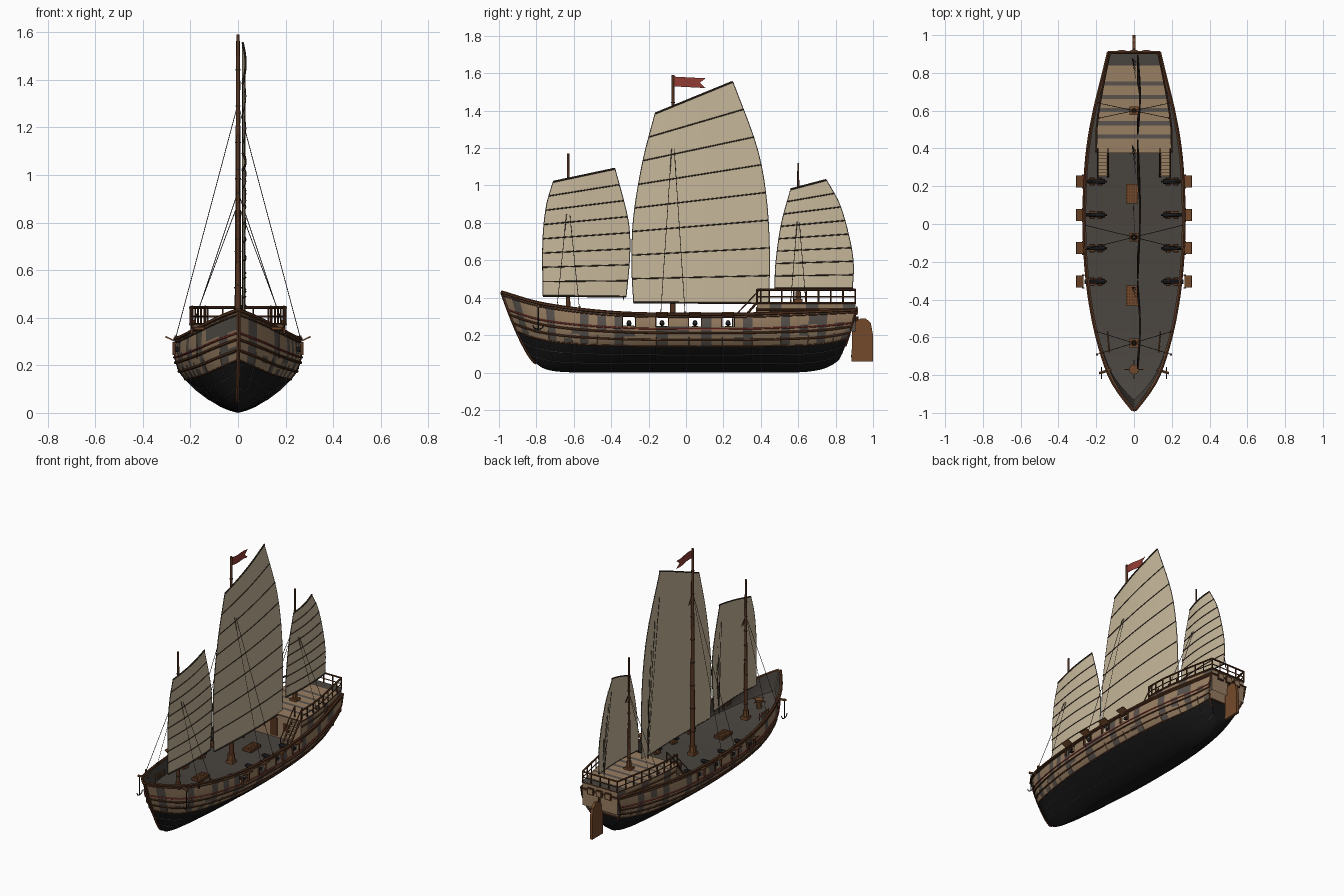
import bpy, bmesh, math, random
from mathutils import Vector, Matrix

if "Cube" in bpy.data.objects:
    bpy.data.objects.remove(bpy.data.objects["Cube"])
random.seed(4)

def lin(c):
    c /= 255
    return c / 12.92 if c <= .04045 else ((c + .055) / 1.055) ** 2.4

COLS = dict(black=(23, 23, 24), tan=(152, 126, 98), grey=(88, 82, 76), trim=(86, 52, 32), wood=(116, 74, 44),
            red=(146, 60, 52), sail=(199, 184, 155), deck=(73, 68, 63), rope=(62, 50, 40), iron=(36, 36, 39))
NAMES = list(COLS)
MATS = []
for n, c in COLS.items():
    m = bpy.data.materials.new(n + "_paint")
    m.diffuse_color = (*[lin(v) for v in c], 1)
    m.use_nodes = True
    m.node_tree.nodes["Principled BSDF"].inputs["Base Color"].default_value = m.diffuse_color
    MATS.append(m)

def table(tab, x):
    """Smooth interpolation of a short (x, value) table."""
    x = min(max(x, tab[0][0]), tab[-1][0])
    i = max(k for k in range(len(tab) - 1) if tab[k][0] <= x)
    def slope(k):
        a, b = tab[max(k - 1, 0)], tab[min(k + 1, len(tab) - 1)]
        return (b[1] - a[1]) / (b[0] - a[0])
    (x0, y0), (x1, y1) = tab[i], tab[i + 1]
    h = x1 - x0
    t = (x - x0) / h
    return (y0 * (1 + 2 * t) * (1 - t) ** 2 + slope(i) * h * t * (1 - t) ** 2
            + y1 * t * t * (3 - 2 * t) + slope(i + 1) * h * t * t * (t - 1))

class Part:
    def __init__(self):
        self.bm = bmesh.new()
    def face(self, pts, mat):
        f = self.bm.faces.new([self.bm.verts.new(p) for p in pts])
        f.material_index = NAMES.index(mat)
    def paint(self, verts, mat):
        for f in {f for v in verts for f in v.link_faces}:
            f.material_index = NAMES.index(mat)
    def box(self, c, s, mat, rot=None):
        M = Matrix.Translation(c) @ (rot or Matrix()) @ Matrix.Diagonal((*s, 1))
        self.paint(bmesh.ops.create_cube(self.bm, size=1, matrix=M)["verts"], mat)
    def rod(self, a, b, r, mat, r2=None, n=6):
        a, b = Vector(a), Vector(b)
        M = Matrix.Translation((a + b) / 2) @ (b - a).to_track_quat('Z', 'Y').to_matrix().to_4x4()
        self.paint(bmesh.ops.create_cone(self.bm, cap_ends=True, segments=n, radius1=r, radius2=r2 or r,
                                         depth=(b - a).length, matrix=M)["verts"], mat)
    def chain(self, pts, r, mat, n=6):
        for a, b in zip(pts, pts[1:]):
            self.rod(a, b, r, mat, n=n)
    def grid(self, rows, rule):
        vs = [[self.bm.verts.new(p) for p in r] for r in rows]
        for i in range(len(vs) - 1):
            for j in range(len(vs[0]) - 1):
                f = self.bm.faces.new((vs[i][j], vs[i + 1][j], vs[i + 1][j + 1], vs[i][j + 1]))
                f.material_index = NAMES.index(rule(i, j))
        return vs
    def finish(self, name, thick=0, off=0):
        me = bpy.data.meshes.new(name)
        self.bm.to_mesh(me)
        for m in MATS:
            me.materials.append(m)
        ob = bpy.data.objects.new(name, me)
        bpy.context.collection.objects.link(ob)
        bpy.context.view_layer.objects.active = ob
        ob.select_set(True)
        if thick:
            s = ob.modifiers.new("thickness", 'SOLIDIFY')
            s.thickness, s.offset = thick, off
            bpy.ops.object.modifier_apply(modifier=s.name)
        bpy.ops.object.shade_smooth_by_angle(angle=math.radians(35))
        ob.select_set(False)
        return ob

# hull shape: beam, sheer and cross-section curves
BEAM = [(-.985, .006), (-.9, .075), (-.8, .135), (-.6, .2), (-.4, .24), (-.2, .262), (0, .27),
        (.2, .266), (.4, .25), (.6, .215), (.8, .165), (.91, .138)]
SHEER = [(-.985, .43), (-.8, .375), (-.6, .342), (-.4, .322), (-.2, .313), (.3, .312), (.6, .322), (.91, .335)]
SECT = [(0, 0), (.05, .2), (.17, .44), (.3, .64), (.45, .82), (.6, .94), (.78, 1), (.9, .995), (1, .975)]
def hull(y, g, side=1, off=0):
    tb, ts = max(0, (-.5 - y) / .485), max(0, (y - .5) / .41)
    yk = y + .185 * tb ** 2 - .1 * ts ** 2
    k = .05 * tb ** 3 + .06 * ts ** 3
    x = table(BEAM, y) * table(SECT, g) + off
    return Vector((side * x, yk + (y - yk) * g ** .72, k + (table(SHEER, y) - k) * g))

PORTS = [-.305, -.128, .048, .225]
ys = [-.985 + .65 * i / 14 for i in range(14)] + [c + d for c in PORTS for d in (-.032, .032)]
ys += [.305 + .605 * i / 12 for i in range(13)]
ys = sorted(ys + [(a + b) / 2 for a, b in zip(PORTS, PORTS[1:])])
gs = [0, .03, .08, .17, .3, .45, .53, .61, .7, .79, .945, 1]
G = len(gs)

# hull shell with open gun ports and grey inner faces
p = Part()
rows = [[hull(y, g, -1) for g in gs[::-1]] + [hull(y, g) for g in gs[1:]] for y in ys]
def hull_mat(i, j):
    a = gs[::-1][j + 1] if j < G - 1 else gs[j - G + 1]
    if a < .449:
        return "black"
    return "grey" if i % 4 == 1 or random.random() < .12 else "tan"
vs = p.grid(rows, hull_mat)
for r in (vs[0], vs[-1]):
    for j in range(G - 1):
        q = [r[j], r[j + 1], r[-2 - j], r[-1 - j]]
        f = p.bm.faces.new(list(dict.fromkeys(q)))
        f.material_index = NAMES.index("black" if gs[::-1][j] <= .451 else "tan")
bmesh.ops.recalc_face_normals(p.bm, faces=p.bm.faces[:])
hole = [f for f in p.bm.faces if (lambda c: abs(c.x) > .2 and .25 < c.z < .29 and
        any(abs(c.y - q) < .01 for q in PORTS))(f.calc_center_median())]
bmesh.ops.delete(p.bm, geom=hole, context='FACES_ONLY')
for f in p.finish("hull", .01, -1).data.polygons:
    if f.normal.x * f.center.x < -.05 * abs(f.center.x) and f.center.z > .2:
        f.material_index = NAMES.index("deck")

# wales, red stripe, cap rail, hull seams and stem
p = Part()
for s in (-1, 1):
    for g, r, mat in ((1, .009, "trim"), (.95, .004, "trim"), (.75, .0045, "red"), (.68, .006, "trim"), (.56, .006, "trim"),
                      (.45, .004, "trim"), (.3, .0015, "grey"), (.15, .0015, "grey")):
        p.chain([hull(y, g, s, .001) for y in ys], r, mat)
    p.chain([hull(.91, g, s) for g in gs[4:]], .006, "trim")
    for y in ys[2::3]:                                     # butt joints
        p.chain([hull(y, g, s, .001) for g in gs[3:8]], .0014, "grey", 4)
p.chain([hull(-.985, g, 1, -.004) for g in gs], .009, "trim")
for g in (.45, .68, 1):
    p.rod(hull(.91, g, -1), hull(.91, g), .006, "trim")
p.finish("wales_and_rails")

# main deck
DG = .7
def deck_z(y):
    return hull(y, DG).z
p = Part()
p.grid([[hull(y, DG, -1), hull(y, DG)] for y in ys], lambda i, j: "deck")
p.finish("main_deck")

# gun port lids, frames and cannons
p, q = Part(), Part()
for s in (-1, 1):
    for y in PORTS:
        p.box((s * .287, y, .312), (.04, .064, .006), "wood", Matrix.Rotation(-s * .45, 4, 'Y'))
        for d in (-.034, .034):
            p.box((s * .269, y + d, .27), (.012, .006, .055), "trim")
        q.box((s * .2, y, .237), (.075, .034, .024), "wood")
        q.rod((s * .155, y, .262), (s * .262, y, .268), .014, "iron", .009, 10)
        q.rod((s * .255, y, .268), (s * .263, y, .268), .012, "iron", n=10)
        q.rod((s * .143, y, .262), (s * .156, y, .262), .006, "iron", n=8)
        for dx in (.18, .222):
            q.rod((s * dx, y - .022, .231), (s * dx, y + .022, .231), .011, "trim", n=8)
p.finish("gun_port_lids")
q.finish("cannons")

# stern cabin with striped roof planks
WID = [(.38, .2), (.5, .198), (.6, .187), (.8, .15), (.905, .128)]
CT = .372
cy = [.38 + .525 * i / 8 for i in range(9)]
p = Part()
for s in (-1, 1):
    p.grid([[(s * table(WID, y), y, z) for z in (.22, CT)] for y in cy], lambda i, j: "grey" if i % 3 == 1 else "tan")
    for z in (.335, CT):
        p.chain([(s * table(WID, y), y, z) for y in cy], .006, "trim")
    p.box((s * .09, .379, .3), (.045, .006, .05), "trim")
for y, w in ((.38, .2), (.905, .128)):
    p.face([(-w, y, .22), (w, y, .22), (w, y, CT), (-w, y, CT)], "tan")
p.box((0, .378, .29), (.05, .008, .12), "trim")
p.rod((-.128, .905, CT), (.128, .905, CT), .006, "trim")
cuts = [.375] + [v for k in range(5) for v in (.452 + .07 * k, .474 + .07 * k)] + [.84, .91]
for i, (a, b) in enumerate(zip(cuts, cuts[1:])):
    u, v = table(WID, a) + .004, table(WID, b) + .004
    p.face([(-u, a, CT + .006), (u, a, CT + .006), (v, b, CT + .006), (-v, b, CT + .006)],
           "deck" if a > .83 else "grey" if i % 2 else "tan")
for x in (-.065, 0, .065):                                 # stern windows
    p.box((x, .913, .33), (.044, .009, .044), "trim")
    p.box((x, .916, .33), (.03, .008, .03), "tan")
p.finish("stern_cabin")

# cabin railing on the sides and stern
p = Part()
path = [(-table(WID, y), y) for y in cy] + [(table(WID, y), y) for y in cy[::-1]]
for z, r in ((.443, .006), (.405, .0035)):
    p.chain([(x, y, z) for x, y in path], r, "trim")
for x, y in path + [(v * .064, .905) for v in (-1, 0, 1)]:
    p.rod((x, y, CT), (x, y, .447), .0045, "trim")
p.finish("cabin_railing")

# stairs
p = Part()
for s in (-1, 1):
    for i in range(7):
        p.box((s * .165, .262 + .018 * i, .238 + .021 * i), (.052, .018, .006), "tan")
    for x in (.138, .192):
        p.rod((s * x, .25, .225), (s * x, .38, .375), .006, "trim")
        p.rod((s * x, .25, .29), (s * x, .4, .45), .0035, "trim")
        p.rod((s * x, .25, .225), (s * x, .25, .29), .0035, "trim")
        p.rod((s * x, .4, .375), (s * x, .4, .45), .0035, "trim")
p.finish("stairs")

# hatches, capstan, pin rails, catheads and anchors
p = Part()
for y in (.16, -.378):
    z = deck_z(y)
    p.box((-.01, y, z + .008), (.064, .105, .016), "trim")
    for k in range(-3, 4):
        p.box((-.01 + k * .0095, y, z + .017), (.005, .105, .006), "wood")
        p.box((-.01, y + k * .0165, z + .017), (.064, .006, .006), "wood")
z = deck_z(-.77)
p.rod((0, -.77, z), (0, -.77, z + .05), .018, "wood", .014, 10)
p.rod((0, -.77, z + .045), (0, -.77, z + .06), .026, "wood", n=10)
for d in ((.05, 0), (0, .05)):
    p.rod((-d[0], -.77 - d[1], z + .052), (d[0], -.77 + d[1], z + .052), .004, "wood")
for s in (-1, 1):
    p.rod((s * .14, -.57, .31), (s * .13, -.68, .32), .005, "wood")
    for k in range(5):
        p.rod((s * .137, -.58 - .023 * k, .285), (s * .137, -.58 - .023 * k, .332), .003, "wood")
    p.rod((s * .12, -.77, .355), (s * .185, -.79, .355), .008, "wood")
    a = Vector((s * .172, -.79, .35))                      # anchor
    p.rod(a, a - Vector((0, 0, .12)), .003, "iron")
    p.chain([a + Vector((0, .03 * math.sin(t), -.095 - .025 * math.cos(t))) for t in (-1.5, -.75, 0, .75, 1.5)], .003, "iron")
p.finish("deck_fittings")

# masts with collars and parrel hoops
MASTS = [("fore", -.63, 1.17, .013), ("main", -.07, 1.59, .016), ("mizzen", .6, 1.12, .011)]
for name, y, top, r in MASTS:
    p = Part()
    z = CT if name == "mizzen" else deck_z(y)
    p.rod((0, y, .1), (0, y, top), r, "trim", r * .45, 12)
    p.box((0, y, z + .01), (.046, .046, .02), "wood")
    p.rod((0, y, z), (0, y, z + .06), r * 1.4, "wood", n=8)
    for k in range(1, 9):
        h = z + (top - .15 - z) * k / 8
        rr = r * (1 - .55 * h / top) * 1.2 + .001
        p.rod((0, y, h), (0, y, h + .005), rr, "rope", n=10)
    p.finish(name + "_mast")

# swallow-tailed flag
p = Part()
def flag_pt(k, z):
    return (.005 * math.sin(k), -.068 + .172 * k / 6 - (.035 if k == 6 and z == 1.555 else 0), z - .0015 * k)
p.grid([[flag_pt(k, z) for z in (1.53, 1.555, 1.582)] for k in range(7)], lambda i, j: "red")
p.finish("flag", .002)

# battened sails: luff and leech curves as (height fraction, y), with edge z ranges
SAILS = {
    "fore": ([(0, -.765), (.5, -.765), (.8, -.745), (1, -.71)], (.41, 1.02),
             [(0, -.32), (.35, -.3), (.6, -.31), (1, -.38)], (.405, 1.09)),
    "main": ([(0, -.28), (.2, -.29), (.45, -.28), (.75, -.23), (1, -.165)], (.375, 1.385),
             [(0, .44), (.2, .447), (.47, .43), (.7, .38), (1, .25)], (.37, 1.555)),
    "mizzen": ([(0, .475), (.25, .48), (.65, .51), (1, .56)], (.45, .98),
               [(0, .89), (.22, .895), (.45, .875), (.78, .82), (1, .75)], (.45, 1.03))}
for name, (luff, lz, leech, rz) in SAILS.items():
    def pt(u, t, dx=0):
        a, b = table(luff, t), table(leech, t)
        za, zb = lz[0] + (lz[1] - lz[0]) * t, rz[0] + (rz[1] - rz[0]) * t
        return Vector((.018 + .012 * math.sin(math.pi * u) + dx, a + (b - a) * u, za + (zb - za) * u))
    p = Part()
    p.grid([[pt(u / 10, t / 16) for u in range(11)] for t in range(17)], lambda i, j: "sail")
    p.finish(name + "_sail", .003)
    p = Part()
    for k in range(9):
        p.chain([pt(u / 10, k / 8, .002) for u in range(11)], .005 if k in (0, 8) else .0032, "rope")
    for u in (0, 1):
        p.chain([pt(u, t / 16) for t in range(17)], .0022, "rope", 4)
    foot = pt(.97, 0, -.03) - Vector((0, 0, .02))           # sheets gathered below the leech
    for k in range(1, 8):
        p.rod(foot, pt(.92, k / 8, -.012), .0012, "rope", n=4)
    p.finish(name + "_battens")

# shrouds
p = Part()
for y, top, x, foot, spread in ((-.63, .93, .195, .345, .06), (-.07, 1.3, .262, .315, .065), (.6, .88, .187, .38, .04)):
    for s in (-1, 1):
        for d in (-spread, spread):
            p.rod((0, y, top), (s * x, y + d, foot), .0016, "rope", n=4)
            p.box((s * x, y + d, foot), (.01, .01, .022), "trim")
p.finish("shrouds")

# rudder
p = Part()
out = [(.885, .06), (1, .06), (1, .2), (.988, .265), (.96, .29), (.93, .288), (.905, .265), (.888, .22)]
for s in (-1, 1):
    p.face([(s * .009, y, z) for y, z in out][::s], "wood")
for (a, b), (c, d) in zip(out, out[1:] + out[:1]):
    p.face([(-.009, a, b), (.009, a, b), (.009, c, d), (-.009, c, d)], "wood")
p.rod((0, .89, .08), (0, .915, .3), .008, "trim")
p.finish("rudder")
